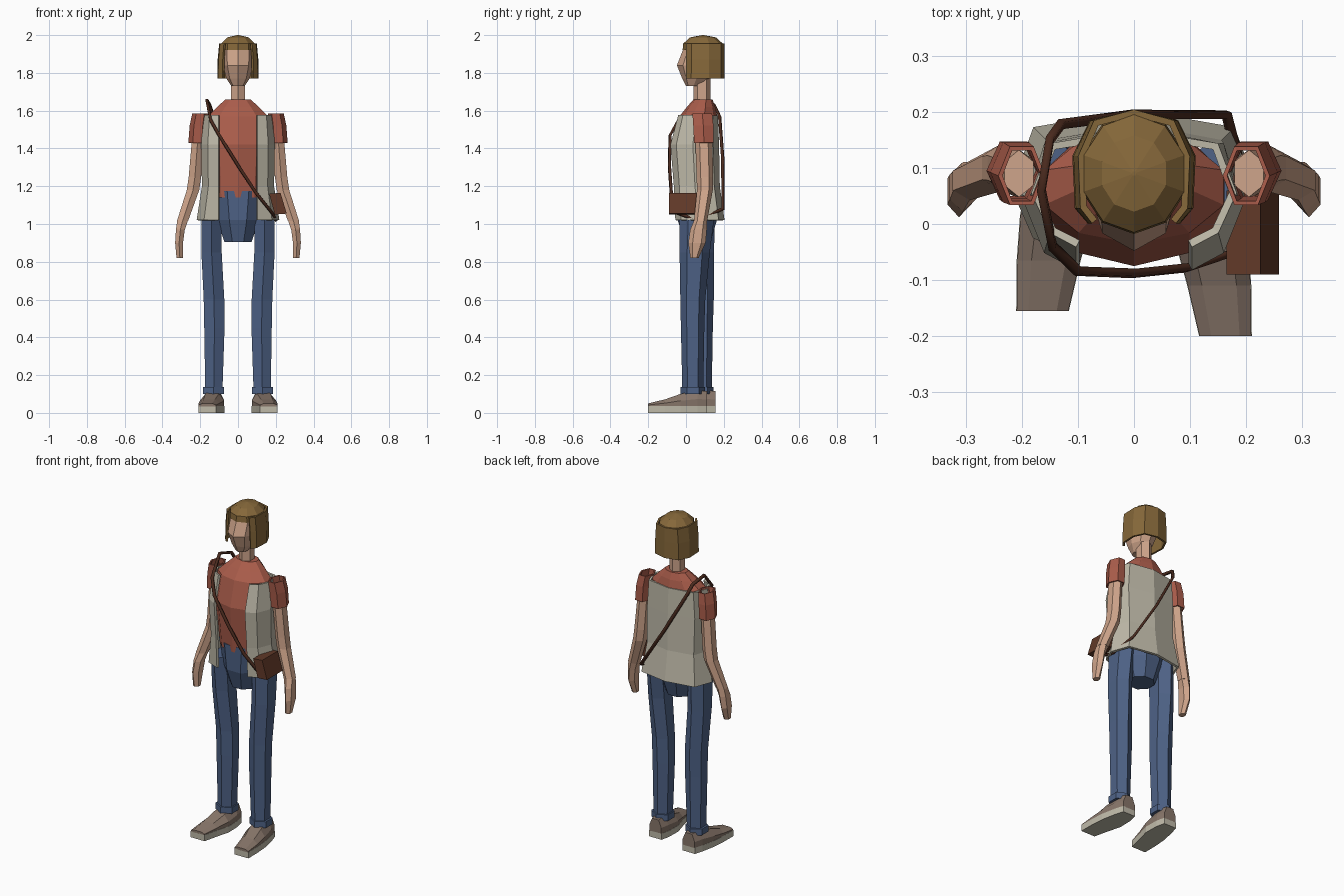
import bpy, bmesh
from math import sin, cos, pi
from mathutils import Vector

cube = bpy.data.objects.get("Cube")
if cube:
    bpy.data.objects.remove(cube, do_unlink=True)


def material(name, hex_code):
    lin = []
    for i in (0, 2, 4):
        c = int(hex_code[i:i + 2], 16) / 255
        lin.append(c / 12.92 if c < 0.04 else ((c + 0.055) / 1.055) ** 2.4)
    m = bpy.data.materials.new(name)
    m.use_nodes = True
    m.diffuse_color = (*lin, 1)
    m.node_tree.nodes["Principled BSDF"].inputs["Base Color"].default_value = (*lin, 1)
    return m


skin = material("skin", "CFA58B")
red = material("shirt_red", "AB5D4B")
cream = material("vest_cream", "BFBAA9")
denim = material("denim_blue", "4E6286")
brown = material("hair_brown", "86683A")
leather = material("bag_leather", "613928")
dark = material("strap_dark", "4A2A1E")
taupe = material("shoe_taupe", "88766A")


def loft(name, rings, mat, closed=True, caps=(True, True), thick=0):
    """Skin a list of equal-length point rings."""
    bm = bmesh.new()
    rows = [[bm.verts.new(p) for p in r] for r in rings]
    n = len(rows[0])
    for a, b in zip(rows, rows[1:]):
        for i in range(n if closed else n - 1):
            j = (i + 1) % n
            bm.faces.new((a[i], a[j], b[j], b[i]))
    if closed:
        for row, cap in zip((rows[0], rows[-1]), caps):
            if cap:
                bm.faces.new(row)
    bmesh.ops.recalc_face_normals(bm, faces=bm.faces)
    mesh = bpy.data.meshes.new(name)
    bm.to_mesh(mesh)
    bm.free()
    mesh.materials.append(mat)
    ob = bpy.data.objects.new(name, mesh)
    bpy.context.collection.objects.link(ob)
    if thick:
        mod = ob.modifiers.new("thickness", "SOLIDIFY")
        mod.thickness = thick
        mod.offset = 0
    return ob


def oval(z, cx, cy, rx, ry, n=8, turn=0.0):
    """Horizontal ring, first vertex facing the front unless turned."""
    return [Vector((cx + rx * sin(2 * pi * (i + turn) / n),
                    cy - ry * cos(2 * pi * (i + turn) / n), z)) for i in range(n)]


def half_wrap(z, half):
    """Open ring, from right front around the back to left front."""
    return [(-x, y, z) for x, y in half] + [(x, y, z) for x, y in half[-2::-1]]


# Head and neck
loft("head", [oval(z, 0, cy, rx, ry) for z, cy, rx, ry in (
    (1.73, .04, .035, .04), (1.77, .055, .062, .075), (1.84, .06, .08, .108),
    (1.92, .075, .082, .092), (1.95, .08, .07, .08))], skin)
loft("neck", [oval(z, 0, .085, .042, .046, 6) for z in (1.63, 1.78)], skin)

# Hair: a faceted crown and a bob open at the face
loft("hair_crown", [oval(z, 0, .09, rx, ry, 10) for z, rx, ry in (
    (1.92, .097, .108), (1.955, .094, .105), (1.988, .06, .068), (2.0, .004, .004))], brown)
bob = ((.078, .005), (.1, .03), (.104, .12), (.075, .18), (0, .198))
loft("hair_bob", [half_wrap(z, [(x * k, y) for x, y in bob])
                  for z, k in ((1.77, 1.0), (1.87, .98), (1.955, .9))],
     brown, closed=False, thick=.012)

# Shirt body
loft("shirt", [oval(z, 0, cy, rx, ry, 10) for z, cy, rx, ry in (
    (1.14, .06, .15, .11), (1.25, .055, .155, .115), (1.42, .05, .17, .125),
    (1.57, .065, .168, .1), (1.62, .08, .115, .075), (1.66, .09, .07, .05))], red)

# Open vest
vest = []
for z, kx, front, back in ((1.02, 1.06, -.05, .197), (1.2, .92, -.058, .172),
                           (1.42, .94, -.076, .168), (1.575, .88, -.035, .162)):
    depth = back - front
    shape = ((.1 / kx, 0), (.165, .12), (.2, .46), (.165, .88), (0, 1))
    vest.append(half_wrap(z, [(x * kx, front + t * depth) for x, t in shape]))
loft("vest", vest, cream, closed=False, thick=.014)

# Hips
loft("jeans_hips", [oval(z, 0, .06, rx, ry, 8, .5) for z, rx, ry in (
    (.905, .078, .075), (1.02, .12, .112), (1.175, .15, .117))], denim)

# Limbs: the right leg stands slightly further back
for side, s, back in (("left", 1, 0), ("right", -1, .045)):
    def tube(part, rows, mat, n=6, turn=0.0, shift=0, **kw):
        return loft(side + "_" + part, [oval(z, s * cx, cy + shift, rx, ry, n, turn)
                                        for z, cx, cy, rx, ry in rows], mat, **kw)

    tube("leg", ((.1, .128, .036, .052, .055), (.45, .125, .035, .062, .062),
                 (.6, .127, .036, .063, .066)), denim, shift=back, caps=(True, False))
    tube("thigh", ((.6, .127, .036 + back, .063, .066), (.85, .14, .046 + back * .5, .062, .08),
                   (1.06, .14, .06, .06, .093)), denim)
    tube("cuff", ((.1, .13, .036, .064, .064), (.138, .13, .036, .064, .064)),
         denim, shift=back)
    tube("arm", ((1.015, .294, .077, .034, .035), (1.18, .238, .1, .038, .042),
                 (1.25, .228, .1, .038, .044), (1.42, .215, .095, .036, .045),
                 (1.53, .205, .09, .03, .042)), skin)
    tube("hand", ((.82, .308, .045, .02, .022), (.9, .312, .058, .024, .046),
                  (.97, .305, .066, .027, .044), (1.02, .293, .077, .033, .034)), skin)
    tube("sleeve", ((1.43, .215, .095, .044, .056), (1.52, .21, .092, .042, .058),
                    (1.585, .2, .086, .038, .056)), red, turn=.5,
         caps=(False, False), thick=.008)

    # Shoe: sections run from heel to toe
    sections = ((.112, .128, .04, .115), (.06, .13, .054, .12), (-.03, .138, .064, .1),
                (-.11, .152, .056, .072), (-.2, .163, .046, .05))
    upper, sole = [], []
    for y, cx, w, h in sections:
        mid = .035 + (h - .035) * .45
        outline = ((-w, .035), (w, .035), (w, mid), (.55 * w, h), (-.55 * w, h), (-w, mid))
        slab = ((-w, 0), (w, 0), (w, .037), (-w, .037))
        upper.append([(s * (cx + u), y + back, z) for u, z in outline])
        sole.append([(s * (cx + u * 1.02), y + back, z) for u, z in slab])
    loft(side + "_shoe", upper, taupe)
    loft(side + "_sole", sole, cream)

# Shoulder bag
bag = ((.165, 1.16), (.225, 1.165), (.258, 1.055), (.195, 1.05))
loft("shoulder_bag", [[(x, y, z) for x, z in bag] for y in (-.09, .06)], leather)

# Strap running from the right shoulder to the left hip
path = ((-.15, .15, 1.63), (-.165, .06, 1.655), (-.145, -.04, 1.55), (-.1, -.084, 1.47),
        (0, -.088, 1.31), (.095, -.078, 1.165), (.18, -.05, 1.06), (.2, .06, 1.02),
        (.165, .195, 1.08), (0, .195, 1.34), (-.13, .178, 1.57))
curve = bpy.data.curves.new("bag_strap", "CURVE")
curve.dimensions = "3D"
curve.bevel_depth = .01
curve.bevel_resolution = 0
spline = curve.splines.new("POLY")
spline.points.add(len(path) - 1)
for point, co in zip(spline.points, path):
    point.co = (*co, 1)
spline.use_cyclic_u = True
curve.materials.append(dark)
bpy.context.collection.objects.link(bpy.data.objects.new("bag_strap", curve))
